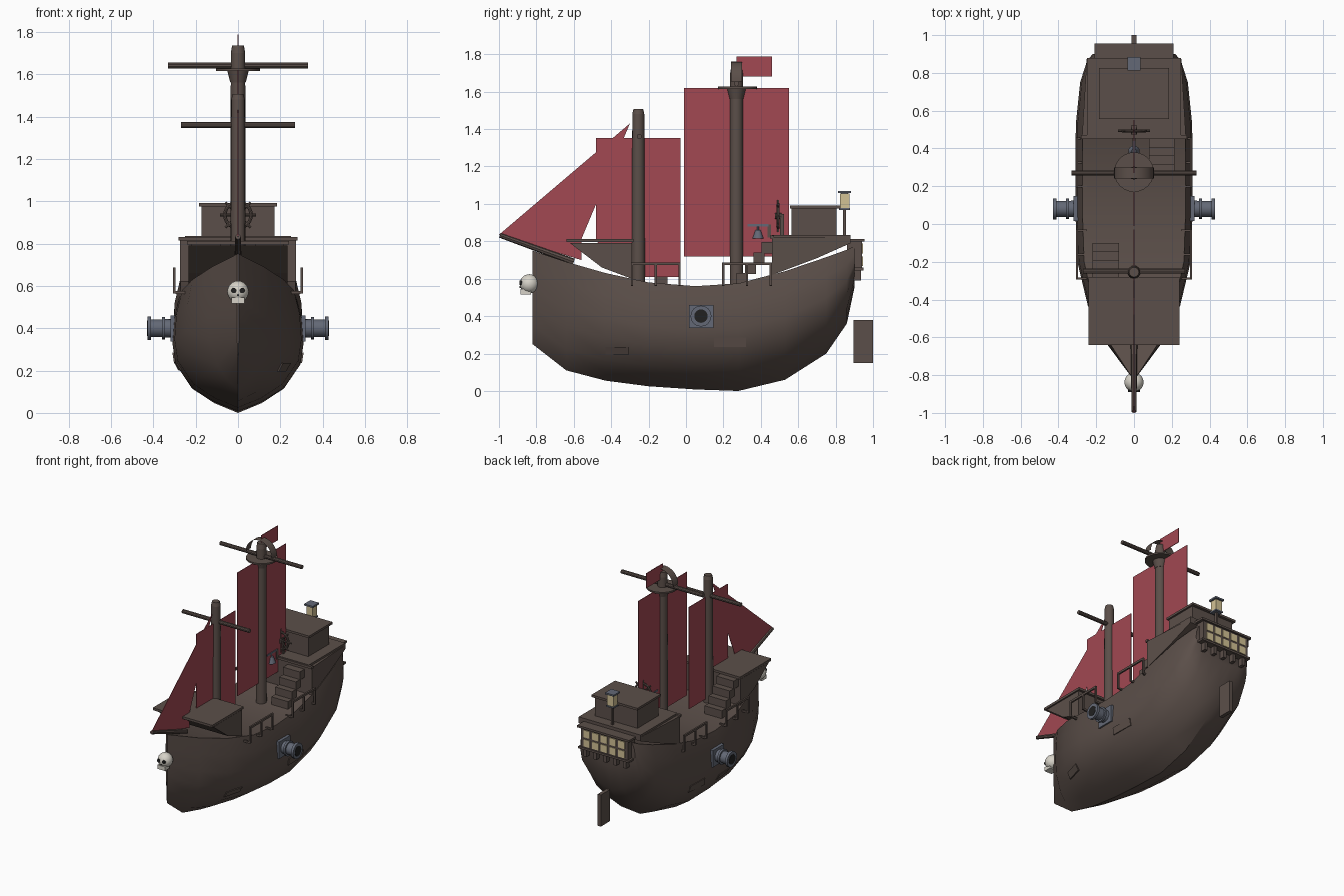
import bpy, bmesh, math
from mathutils import Vector, Matrix

old = bpy.data.objects.get("Cube")
if old:
    bpy.data.objects.remove(old)


def material(name, rgb):
    m = bpy.data.materials.new(name)
    m.use_nodes = True
    m.diffuse_color = (*rgb, 1)
    m.node_tree.nodes["Principled BSDF"].inputs["Base Color"].default_value = (*rgb, 1)
    return m


WOOD = material("dark wood", (.105, .078, .067))
SAIL = material("red cloth", (.36, .065, .085))
IRON = material("slate iron", (.125, .14, .18))
GLOW = material("cream glass", (.65, .54, .3))
BONE = material("bone", (.68, .65, .58))
BLACK = material("black", (.015, .015, .015))


def finish(bm, name, mat, smooth=False):
    bmesh.ops.recalc_face_normals(bm, faces=bm.faces)
    mesh = bpy.data.meshes.new(name)
    bm.to_mesh(mesh)
    bm.free()
    mesh.materials.append(mat)
    ob = bpy.data.objects.new(name, mesh)
    bpy.context.collection.objects.link(ob)
    if smooth:
        bpy.ops.object.select_all(action='DESELECT')
        ob.select_set(True)
        bpy.context.view_layer.objects.active = ob
        bpy.ops.object.shade_smooth_by_angle(angle=math.radians(35))
    return ob


def boxes(name, mat, *bounds):
    """Each bound is x0, x1, y0, y1, z0, z1."""
    bm = bmesh.new()
    for x0, x1, y0, y1, z0, z1 in bounds:
        mid = Matrix.Translation(((x0 + x1) / 2, (y0 + y1) / 2, (z0 + z1) / 2))
        size = Matrix.Diagonal((x1 - x0, y1 - y0, z1 - z0, 1))
        bmesh.ops.create_cube(bm, size=1, matrix=mid @ size)
    return finish(bm, name, mat)


def rods(name, mat, *specs, segments=16):
    """Each spec is start, end, start radius, end radius."""
    bm = bmesh.new()
    for a, b, r1, r2 in specs:
        a, b = Vector(a), Vector(b)
        turn = (b - a).to_track_quat('Z', 'Y').to_matrix().to_4x4()
        bmesh.ops.create_cone(bm, cap_ends=True, segments=segments, radius1=r1, radius2=r2,
                              depth=(b - a).length, matrix=Matrix.Translation((a + b) / 2) @ turn)
    return finish(bm, name, mat, True)


def prism(name, mat, outline, half_width):
    """Side outline of (y, z) points widened in x; half_width is a function of y."""
    bm = bmesh.new()
    sides = [[bm.verts.new((s * half_width(y), y, z)) for y, z in outline] for s in (-1, 1)]
    for side in sides:
        bm.faces.new(side)
    for i in range(len(outline)):
        j = (i + 1) % len(outline)
        bm.faces.new((sides[0][i], sides[0][j], sides[1][j], sides[1][i]))
    return finish(bm, name, mat)


# Hull: stations of y, keel height, sheer height, half width
STATIONS = [(-.82, .25, .75, .006), (-.64, .11, .69, .14), (-.43, .055, .63, .245),
            (-.2, .025, .58, .3), (.05, .008, .56, .31), (.28, 0, .575, .31), (.53, .06, .64, .308),
            (.75, .2, .715, .285), (.86, .36, .755, .25), (.9, .55, .775, .22)]
SECTION = [(0, 0), (.08, .36), (.2, .7), (.4, .95), (.58, 1), (.8, .97), (1, .88)]


def lerp_table(table, t):
    for a, b in zip(table, table[1:]):
        if t <= b[0]:
            k = (t - a[0]) / (b[0] - a[0])
            return [p + (q - p) * k for p, q in zip(a, b)]
    return table[-1]


def hull_x(y, z):
    _, keel, sheer, width = lerp_table(STATIONS, y)
    return width * lerp_table(SECTION, (z - keel) / (sheer - keel))[1]


bm = bmesh.new()
rings = []
for y, keel, sheer, width in STATIONS:
    pts = [(w * width, keel + h * (sheer - keel)) for h, w in SECTION]
    loop = pts[::-1] + [(-x, z) for x, z in pts[1:]]
    rings.append([bm.verts.new((x, y, z)) for x, z in loop])
n = len(rings[0])
for a, b in zip(rings, rings[1:]):
    for i in range(n):
        bm.faces.new((a[i], a[(i + 1) % n], b[(i + 1) % n], b[i]))
bm.faces.new(rings[0])
bm.faces.new(rings[-1])
finish(bm, "hull", WOOD, True)

# Repair planks lying on the hull surface
bm = bmesh.new()
for s, y0, y1, z0, z1 in [(1, -.43, -.305, .195, .235), (1, .15, .32, .235, .285),
                          (-1, -.08, .05, .2, .24), (-1, .22, .38, .235, .285)]:
    corners = [(y0, z0), (y1, z0), (y1, z1), (y0, z1)]
    inner, outer = [[bm.verts.new((s * (hull_x(y, z) + d), y, z)) for y, z in corners]
                    for d in (-.005, .007)]
    bm.faces.new(inner)
    bm.faces.new(outer)
    for i in range(4):
        j = (i + 1) % 4
        bm.faces.new((inner[i], inner[j], outer[j], outer[i]))
finish(bm, "hull_patches", WOOD)

# Raised fore and aft decks
prism("foredeck", WOOD, [(-.62, .79), (-.29, .79), (-.29, .6), (-.45, .66)], lambda y: .235)
boxes("foredeck_planks", WOOD, (-.24, .24, -.64, -.28, .795, .812))
prism("quarterdeck", WOOD, [(.46, .82), (.88, .82), (.88, .79), (.7, .71), (.46, .62)],
      lambda y: .275 - (y - .46) * .06)
boxes("quarterdeck_planks", WOOD, (-.28, .28, .45, .47, .815, .832), (-.25, .25, .46, .88, .815, .835))

# Stairs up to each deck
boxes("aft_stairs", WOOD, *[(.08, .215, .27 + i * .045, .33 + i * .045, .57 + i * .055, .63 + i * .055)
                            for i in range(4)])
boxes("fore_stairs", WOOD, *[(-.22, -.08, -.16 - i * .045, -.1 - i * .045, .57 + i * .055, .63 + i * .055)
                             for i in range(4)])

# Side rails
rails = []
for s in (-1, 1):
    x0, x1 = s * .302 - .006, s * .302 + .006
    for y in (-.295, .193):
        rails.append((x0, x1, y, y + .266, .672, .687))
        for k in range(3):
            py = y + k * .127
            rails.append((x0, x1, py, py + .012, .565, .68))
            rails.append((min(s * .25, x1), max(s * .25, x0), py, py + .012, .562, .575))
boxes("side_rails", WOOD, *rails)

# Cabin and lantern
boxes("cabin", WOOD, (-.172, .172, .565, .805, .83, .98))
boxes("cabin_roof", WOOD, (-.185, .185, .555, .825, .976, .992))
boxes("lantern_glass", GLOW, (-.025, .025, .823, .873, .975, .1 + .955))
boxes("lantern_metal", IRON, (-.035, .035, .812, .883, 1.058, 1.07), (-.016, .016, .83, .866, 1.05, 1.06),
      (-.03, .03, .818, .878, .968, .978))
boxes("lantern_post", WOOD, (-.008, .008, .84, .856, .83, .97))

# Stern gallery with windows
boxes("stern_gallery", WOOD, (-.19, .19, .86, .942, .65, .8), (-.21, .21, .87, .955, .798, .813),
      (-.205, .205, .87, .95, .645, .66),
      *[(x - .012, x + .012, .89, .935, .59, .65) for x in (-.16, -.08, 0, .08, .16)])
boxes("stern_windows", GLOW, *[(i * .07 - .026, i * .07 + .026, .94, .947, z, z + .052)
                               for i in range(-2, 3) for z in (.668, .735)])
boxes("rudder", WOOD, (-.013, .013, .895, 1, .15, .38))

# Masts, yards and bowsprit
rods("main_mast", WOOD, ((0, .27, .5), (0, .27, 1.7), .036, .034), ((0, .27, 1.7), (0, .27, 1.735), .034, .028))
rods("fore_mast", WOOD, ((0, -.255, .55), (0, -.255, 1.48), .036, .032),
     ((0, -.255, 1.48), (0, -.255, 1.507), .032, .026))
rods("yards", WOOD, ((-.33, .27, 1.642), (.33, .27, 1.642), .014, .014),
     ((-.27, -.25, 1.36), (.27, -.25, 1.36), .014, .014), segments=10)
rods("bowsprit", WOOD, ((0, -.995, .832), (0, -.6, .69), .013, .018), segments=8)

# Lookout platform with its hoop
rods("lookout", WOOD, ((0, .275, 1.615), (0, .275, 1.627), .105, .105),
     ((0, .27, 1.56), (0, .27, 1.615), .036, .05), segments=24)
bm = bmesh.new()
arc = [(.105 * math.cos(math.pi * i / 16), 1.655 + .105 * math.sin(math.pi * i / 16)) for i in range(17)]
hoop = [[bm.verts.new((x, y, z)) for x, z in arc] for y in (.24, .3)]
for i in range(16):
    bm.faces.new((hoop[0][i], hoop[0][i + 1], hoop[1][i + 1], hoop[1][i]))
finish(bm, "lookout_hoop", WOOD, True)

# Sails and flag, along the centreline
thin = lambda y: .002
prism("main_sail", SAIL, [(-.01, .72), (.55, .72), (.55, 1.62), (-.01, 1.62)], thin)
prism("fore_sail", SAIL, [(-.48, .8), (-.26, .61), (-.03, .61), (-.03, 1.353), (-.48, 1.353)], thin)
prism("jib_sail", SAIL, [(-1, .835), (-.56, .7), (-.56, .81), (-.3, 1.43)], lambda y: .0015)
prism("flag", SAIL, [(.27, 1.68), (.46, 1.68), (.46, 1.787), (.27, 1.787)], thin)

# Cannons, one on each side
for s, side in ((1, "left"), (-1, "right")):
    spans = [(.29, .36, .045, .042), (.345, .36, .054, .054), (.36, .41, .042, .042), (.41, .428, .056, .056)]
    rods(side + "_cannon", IRON, *[((s * a, .08, .4), (s * b, .08, .4), p, q) for a, b, p, q in spans])
    rods(side + "_cannon_bore", BLACK, ((s * .42, .08, .4), (s * .43, .08, .4), .036, .036))
    boxes(side + "_cannon_plate", IRON, (s * .308 - .012, s * .308 + .012, .017, .147, .337, .46))

# Steering wheel
C = Vector((0, .493, .935))
spokes = [Vector((math.cos(k * math.pi / 4), 0, math.sin(k * math.pi / 4))) for k in range(8)]
rods("wheel_spokes", WOOD, *[(C, C + d * .085, .006, .006) for d in spokes],
     (C - Vector((0, .018, 0)), C + Vector((0, .018, 0)), .016, .016), segments=8)
bpy.ops.mesh.primitive_torus_add(location=C, rotation=(math.pi / 2, 0, 0), major_radius=.062,
                                 minor_radius=.008, major_segments=24, minor_segments=8)
bpy.context.object.name = "wheel_rim"
bpy.context.object.data.materials.append(WOOD)
boxes("wheel_stand", WOOD, (-.012, .012, .503, .525, .83, .945))

# Bell hanging before the quarterdeck
rods("bell", IRON, ((0, .385, .815), (0, .385, .86), .03, .014), ((0, .385, .86), (0, .385, .885), .005, .005))
boxes("bell_bracket", IRON, (-.007, .007, .33, .44, .88, .892))
boxes("bell_post", WOOD, (-.007, .007, .435, .455, .82, .89))

# Skull figurehead
bm = bmesh.new()
bmesh.ops.create_uvsphere(bm, u_segments=20, v_segments=12, radius=.051,
                          matrix=Matrix.Translation((0, -.838, .573)))
finish(bm, "skull", BONE, True)
boxes("skull_jaw", BONE, (-.03, .03, -.885, -.83, .516, .545))
rods("skull_eyes", BLACK, *[((x, -.868, .578), (x, -.889, .578), .014, .012) for x in (-.019, .019)],
     ((0, -.87, .556), (0, -.889, .556), .005, .005), segments=12)
